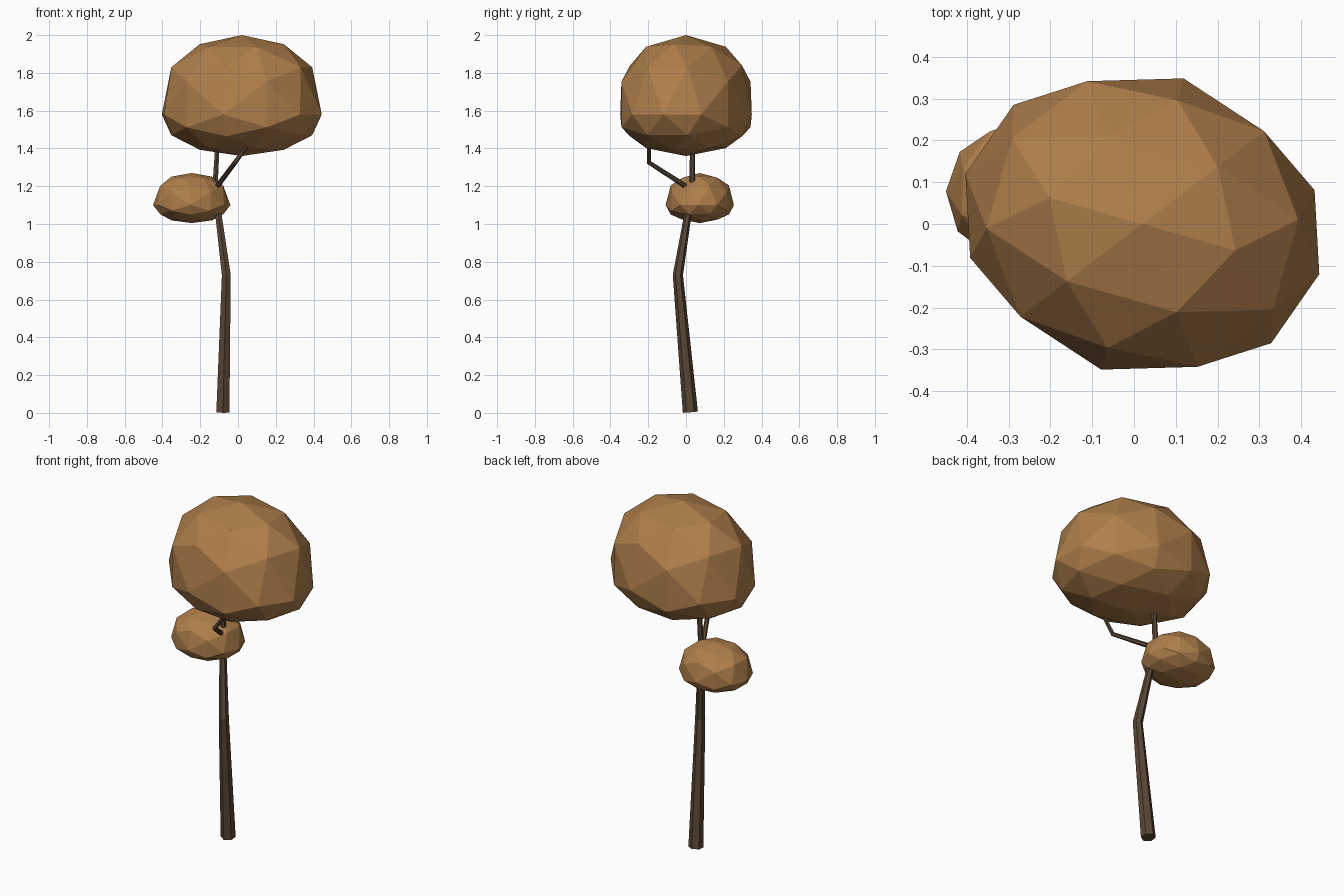
import bpy, bmesh, math
from itertools import combinations
from mathutils import Vector, Matrix

if "Cube" in bpy.data.objects:
    bpy.data.objects.remove(bpy.data.objects["Cube"])


def material(name, rgb):
    m = bpy.data.materials.new(name)
    m.diffuse_color = (*rgb, 1)
    m.use_nodes = True
    m.node_tree.nodes["Principled BSDF"].inputs["Base Color"].default_value = m.diffuse_color
    return m


leaf_mat = material("autumn_leaves", (0.43, 0.21, 0.07))
bark_mat = material("bark", (0.10, 0.062, 0.036))


def finish(bm, name, mat):
    bmesh.ops.recalc_face_normals(bm, faces=bm.faces)
    mesh = bpy.data.meshes.new(name)
    bm.to_mesh(mesh)
    bm.free()
    mesh.materials.append(mat)
    obj = bpy.data.objects.new(name, mesh)
    bpy.context.collection.objects.link(obj)
    return obj


def crown(name, center, rx, ry, up, down, turn):
    """Once-subdivided icosahedron, edge on top, puffed above and flattened below."""
    g = (1 + math.sqrt(5)) / 2
    corners = []
    for a in (-1, 1):
        for b in (-g, g):
            corners += [Vector((b, a, 0)), Vector((a, 0, b)), Vector((0, b, a))]
    mids = [(p + q) / 2 for p, q in combinations(corners, 2) if (p - q).length < 2.1]
    bm = bmesh.new()
    for p in corners + mids:
        bm.verts.new(p.normalized())
    bmesh.ops.convex_hull(bm, input=bm.verts[:])
    rot = Matrix.Rotation(math.radians(turn), 3, 'Z')
    for v in bm.verts:
        x, y, z = v.co
        z = up * z ** 0.75 if z > 1e-5 else down * z
        v.co = rot @ Vector((x * rx, y * ry, z)) + Vector(center)
    return finish(bm, name, leaf_mat)


def limb(name, path, radii, sides=6):
    """Tapered hexagonal tube along a bent path."""
    pts = [Vector(p) for p in path]
    bm = bmesh.new()
    rings = []
    for i, (p, r) in enumerate(zip(pts, radii)):
        t = Vector()
        if i > 0:
            t += (p - pts[i - 1]).normalized()
        if i < len(pts) - 1:
            t += (pts[i + 1] - p).normalized()
        t.normalize()
        w = Vector((1, 0, 0)).cross(t).normalized()
        u = t.cross(w)
        angles = [2 * math.pi * k / sides for k in range(sides)]
        rings.append([bm.verts.new(p + r * (math.cos(a) * w + math.sin(a) * u))
                      for a in angles])
    for lo, hi in zip(rings, rings[1:]):
        for k in range(sides):
            n = (k + 1) % sides
            bm.faces.new((lo[k], lo[n], hi[n], hi[k]))
    bm.faces.new(rings[0])
    bm.faces.new(rings[-1])
    return finish(bm, name, bark_mat)


# Bent trunk and the forked side branch
limb("trunk",
     [(-0.08, 0.023, 0.004), (-0.062, -0.043, 0.73),
      (-0.122, 0.033, 1.19), (-0.107, 0.035, 1.45)],
     [0.04, 0.027, 0.016, 0.013])
limb("side_branch",
     [(-0.125, 0.03, 1.18), (-0.016, -0.195, 1.325), (0.06, -0.195, 1.43)],
     [0.014, 0.0125, 0.011])

# Foliage masses
crown("main_crown", (0.02, 0, 1.58), 0.44, 0.362, 0.42, 0.22, -15.8)
crown("small_crown", (-0.245, 0.073, 1.10), 0.205, 0.181, 0.17, 0.095, -1.5)
